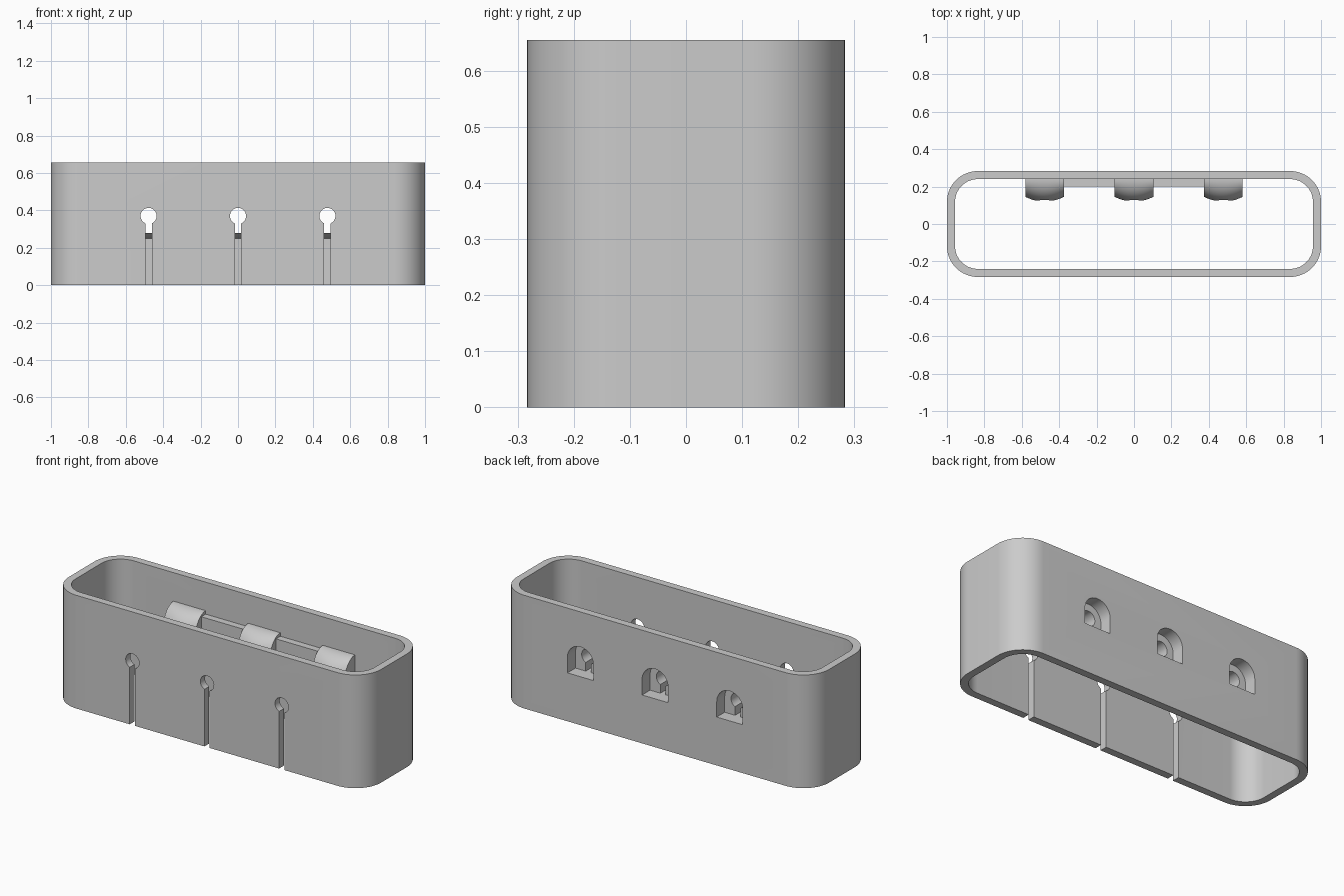
import bpy, bmesh, math

cube = bpy.data.objects.get("Cube")
if cube:
    bpy.data.objects.remove(cube)

LENGTH, DEPTH, HEIGHT, WALL = 1.0, 0.283, 0.655, 0.043   # half, half, full, thickness
CORNER = 0.165
SLOTS = (-0.478, 0, 0.478)
HOLE_Z, FLOOR_Z = 0.37, 0.28

grey = bpy.data.materials.new("plain grey")
grey.use_nodes = True
grey.diffuse_color = (0.6, 0.6, 0.6, 1)
grey.node_tree.nodes["Principled BSDF"].inputs["Base Color"].default_value = (0.6, 0.6, 0.6, 1)


def make_object(name, bm):
    bmesh.ops.recalc_face_normals(bm, faces=bm.faces)
    mesh = bpy.data.meshes.new(name)
    bm.to_mesh(mesh)
    bm.free()
    mesh.materials.append(grey)
    obj = bpy.data.objects.new(name, mesh)
    bpy.context.collection.objects.link(obj)
    return obj


def prism(name, points, direction):
    """Extrude a closed outline of 3D points."""
    bm = bmesh.new()
    face = bm.faces.new([bm.verts.new(p) for p in points])
    moved = bmesh.ops.extrude_face_region(bm, geom=[face])["geom"]
    bmesh.ops.translate(bm, vec=direction,
                        verts=[v for v in moved if isinstance(v, bmesh.types.BMVert)])
    return make_object(name, bm)


def rounded_rectangle(half_x, half_y, radius, z, steps=16):
    points = []
    for quarter, (sx, sy) in enumerate(((1, 1), (-1, 1), (-1, -1), (1, -1))):
        for i in range(steps + 1):
            a = math.pi / 2 * (quarter + i / steps)
            points.append((sx * (half_x - radius) + radius * math.cos(a),
                           sy * (half_y - radius) + radius * math.sin(a), z))
    return points


def arch(x, radius, half_width, bottom, y, steps=40):
    """Round top on a straight stem, in the xz plane."""
    start = -math.acos(min(1, half_width / radius)) if half_width < radius else 0
    if half_width < radius:
        start = -math.pi / 2 + math.asin(half_width / radius)
    points = [(x - half_width, y, bottom), (x + half_width, y, bottom)]
    for i in range(steps + 1):
        a = start + (math.pi - 2 * start) * i / steps
        points.append((x + radius * math.cos(a), y, HOLE_Z + radius * math.sin(a)))
    return points


def boolean(obj, cutter):
    mod = obj.modifiers.new("cut", "BOOLEAN")
    mod.operation, mod.solver, mod.object = "DIFFERENCE", "EXACT", cutter


def boss(name, x, half=0.103, columns=12, rows=24):
    """Half barrel on the inside of the back wall, bulging at its middle."""
    bm = bmesh.new()
    rings = []
    for c in range(columns + 1):
        t = 2 * c / columns - 1
        reach = 0.12 - 0.025 * t * t
        ring = [bm.verts.new((x + half * t, 0.26, HOLE_Z - 0.12))]
        for r in range(rows + 1):
            a = math.pi * (r / rows - 0.5)
            ring.append(bm.verts.new((x + half * t, 0.24 - reach * math.cos(a),
                                      HOLE_Z + 0.12 * math.sin(a))))
        ring.append(bm.verts.new((x + half * t, 0.26, HOLE_Z + 0.12)))
        rings.append(ring)
    for a, b in zip(rings, rings[1:]):
        for i in range(len(a)):
            j = (i + 1) % len(a)
            bm.faces.new((a[i], a[j], b[j], b[i]))
    bm.faces.new(rings[0])
    bm.faces.new(rings[-1])
    return make_object(name, bm)


# Open rounded sleeve
sleeve = prism("sleeve_wall", rounded_rectangle(LENGTH, DEPTH, CORNER, 0), (0, 0, HEIGHT))
core = prism("core_cutter", rounded_rectangle(LENGTH - WALL, DEPTH - WALL, CORNER - WALL, -0.1),
             (0, 0, HEIGHT + 0.2))
boolean(sleeve, core)
cutters, parts = [core], [sleeve]

# Bosses, and rails between them
for i, x in enumerate(SLOTS):
    hub = boss(f"boss_{i + 1}", x)
    parts.append(hub)

    # Front keyhole, rear arched pocket and the keyhole behind it
    front = prism("front_keyhole_cutter", arch(x, 0.043, 0.017, -0.1, -0.4), (0, 0.25, 0))
    pocket = prism("pocket_cutter", arch(x, 0.083, 0.083, FLOOR_Z, 0.21), (0, 0.2, 0))
    rear = prism("rear_keyhole_cutter", arch(x, 0.043, 0.017, FLOOR_Z, 0.05), (0, 0.2, 0))
    for cutter in (front, pocket):
        boolean(sleeve, cutter)
    for cutter in (pocket, rear):
        boolean(hub, cutter)
    cutters += [front, pocket, rear]

for i, (a, b) in enumerate(zip(SLOTS, SLOTS[1:])):
    x0, x1 = a + 0.1, b - 0.1
    outline = [(x0, 0.2, 0.27), (x0, 0.26, 0.27), (x0, 0.26, 0.47), (x0, 0.2, 0.47)]
    parts.append(prism(f"rail_{i + 1}", outline, (x1 - x0, 0, 0)))

# Bake the cuts and remove the cutters
bpy.context.view_layer.update()
graph = bpy.context.evaluated_depsgraph_get()
for part in parts:
    baked = bpy.data.meshes.new_from_object(part.evaluated_get(graph))
    part.modifiers.clear()
    part.data = baked
for cutter in cutters:
    bpy.data.objects.remove(cutter)

# Smooth curves with sharp edges
bpy.ops.object.select_all(action="DESELECT")
for part in parts:
    part.select_set(True)
bpy.context.view_layer.objects.active = sleeve
bpy.ops.object.shade_smooth_by_angle(angle=math.radians(30))
